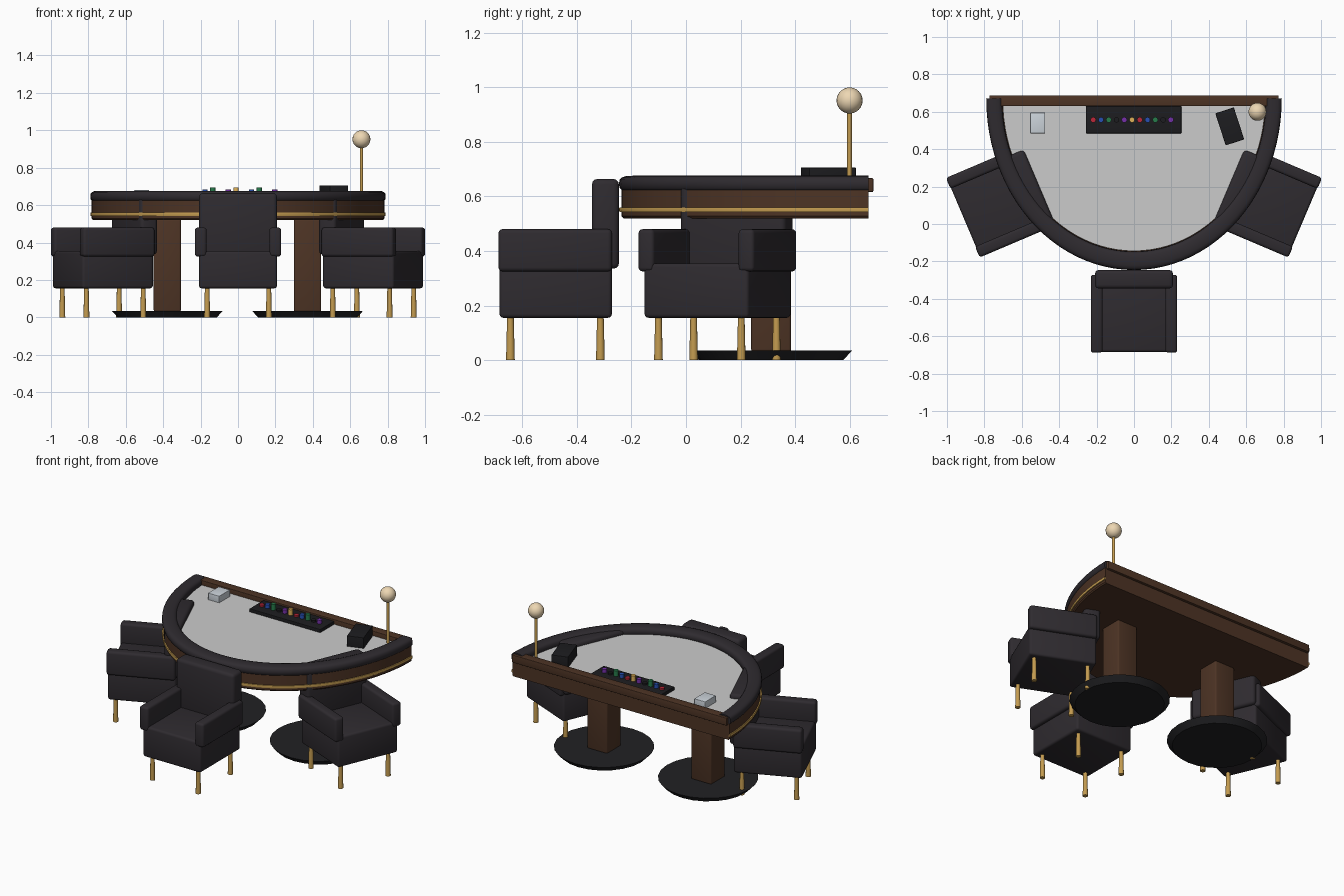
import bpy, bmesh, math
from mathutils import Matrix, Vector

if "Cube" in bpy.data.objects:
    bpy.data.objects.remove(bpy.data.objects["Cube"])


def material(name, r, g, b):
    m = bpy.data.materials.new(name)
    m.diffuse_color = (r, g, b, 1)
    m.use_nodes = True
    m.node_tree.nodes["Principled BSDF"].inputs["Base Color"].default_value = m.diffuse_color
    return m


LEATHER = material("dark_leather", .028, .024, .029)
WOOD = material("walnut", .075, .034, .018)
GOLD = material("brass", .55, .33, .08)
BLACK = material("black", .012, .012, .014)
IRON = material("base_black", .015, .015, .017)
CREAM = material("lamp_cream", .85, .68, .45)
PLASTIC = material("clear_plastic", .6, .65, .7)


def finish(bm, name, mat, matrix=None, angle=35):
    bmesh.ops.recalc_face_normals(bm, faces=bm.faces[:])
    if matrix is not None:
        bm.transform(matrix)
    me = bpy.data.meshes.new(name)
    bm.to_mesh(me)
    bm.free()
    me.shade_smooth()
    me.set_sharp_from_angle(angle=math.radians(angle))
    if mat:
        me.materials.append(mat)
    ob = bpy.data.objects.new(name, me)
    bpy.context.collection.objects.link(ob)
    return ob


def box(name, lo, hi, mat, bevel=0.0, matrix=None):
    lo, hi = Vector(lo), Vector(hi)
    bm = bmesh.new()
    bmesh.ops.create_cube(bm, size=1)
    bm.transform(Matrix.Translation((lo + hi) / 2) @ Matrix.Diagonal((*(hi - lo), 1)))
    if bevel:
        bmesh.ops.bevel(bm, geom=bm.edges[:], offset=bevel, segments=3,
                        profile=.5, affect='EDGES')
    return finish(bm, name, mat, matrix)


def cone(name, x, y, z0, z1, r0, r1, mat, sides=16, matrix=None):
    bm = bmesh.new()
    bmesh.ops.create_cone(bm, cap_ends=True, segments=sides, radius1=r0, radius2=r1, depth=z1 - z0)
    bm.transform(Matrix.Translation((x, y, (z0 + z1) / 2)))
    return finish(bm, name, mat, matrix)


# Table outline: half ellipse with its straight edge at the back
CY, RX, RY, STEPS = .67, .79, .916, 48


def outline(s, i):
    a = math.pi + math.pi * i / STEPS
    return s * RX * math.cos(a), CY + s * RY * math.sin(a)


def sweep(name, profile, mat):
    """Carry a closed (scale, z) profile round the curved edge."""
    bm = bmesh.new()
    rings = [[bm.verts.new((*outline(s, i), z)) for s, z in profile] for i in range(STEPS + 1)]
    n = len(profile)
    for a, b in zip(rings, rings[1:]):
        for k in range(n):
            bm.faces.new((a[k], a[(k + 1) % n], b[(k + 1) % n], b[k]))
    bm.faces.new(rings[0])
    bm.faces.new(rings[-1])
    return finish(bm, name, mat)


def slab(name, levels, mat):
    """Solid half-ellipse stacked from (scale, z) levels."""
    bm = bmesh.new()
    rings = [[bm.verts.new((*outline(s, i), z)) for i in range(STEPS + 1)] for s, z in levels]
    n = STEPS + 1
    for a, b in zip(rings, rings[1:]):
        for k in range(n):
            bm.faces.new((a[k], a[(k + 1) % n], b[(k + 1) % n], b[k]))
    bm.faces.new(rings[0])
    bm.faces.new(rings[-1])
    return finish(bm, name, mat)


# Table body
slab("table_apron", [(.982, .52), (.99, .528), (.99, .625)], WOOD)
slab("felt_surface", [(.889, .62), (.889, .637)], None)
rail = []
for k in range(16):
    c, s = math.cos(math.tau * k / 16), math.sin(math.tau * k / 16)
    rail.append((.946 + .054 * math.copysign(abs(c) ** .7, c),
                 .646 + .03 * math.copysign(abs(s) ** .7, s)))
sweep("padded_rail", rail, LEATHER)
sweep("brass_trim", [(.98, .543), (.998, .543), (1.0, .5515), (.998, .56), (.98, .56)], GOLD)
box("back_bar", (-.773, .63, .617), (.773, .687, .667), WOOD, .003)

# Pedestals
for side, x in (("left", -.378), ("right", .372)):
    box(side + "_column", (x - .073, .239, .03), (x + .073, .386, .525), WOOD, .01)
    cone(side + "_base", x, .312, 0, .035, .265, .297, IRON, 24)

# Chip tray and chips
box("chip_tray", (-.257, .485, .63), (.253, .63, .658), BLACK, .003)
chips = [material("chip_red", .5, .02, .04), material("chip_blue", .02, .08, .45),
         material("chip_green", .02, .2, .07), BLACK,
         material("chip_purple", .18, .03, .4), material("chip_gold", .75, .45, .1)]
order = [0, 1, 2, 3, 4, 5, 0, 1, 2, 3, 4]
for i, c in enumerate(order):
    cone(f"chip_stack_{i}", -.218 + .0415 * i, .557, .65, .67 + .0125 * (i % 3),
         .0145, .0145, chips[c], 14)

# Card shoe and discard holder
box("card_shoe", (-.052, -.09, .63), (.052, .09, .706), BLACK, .003,
    Matrix.Translation((.512, .522, 0)) @ Matrix.Rotation(math.radians(18), 4, 'Z'))
box("discard_holder", (-.555, .485, .63), (-.475, .595, .68), PLASTIC, .002)

# Lamp
cone("lamp_pole", .66, .6, .63, .92, .009, .009, GOLD, 12)
bm = bmesh.new()
bmesh.ops.create_uvsphere(bm, u_segments=20, v_segments=12, radius=.048)
finish(bm, "lamp_globe", CREAM, Matrix.Translation((.66, .6, .952)))


# Chairs: backrest on the table side
def chair(tag, x, y, degrees):
    m = Matrix.Translation((x, y, 0)) @ Matrix.Rotation(math.radians(degrees), 4, 'Z')
    box(tag + "_seat", (-.208, -.217, .155), (.208, .195, .355), LEATHER, .014, m)
    box(tag + "_backrest", (-.208, .122, .335), (.208, .221, .664), LEATHER, .02, m)
    for s in (-1, 1):
        a, b = sorted((s * .168, s * .231))
        box(tag + "_armrest", (a, -.221, .325), (b, .195, .48), LEATHER, .015, m)
        for ly in (-.177, .153):
            cone(tag + "_leg", s * .165, ly, 0, .165, .016, .012, GOLD, 12, m)


chair("front_chair", 0, -.467, 0)
chair("left_chair", -.712, .12, -67)
chair("right_chair", .712, .12, 67)
